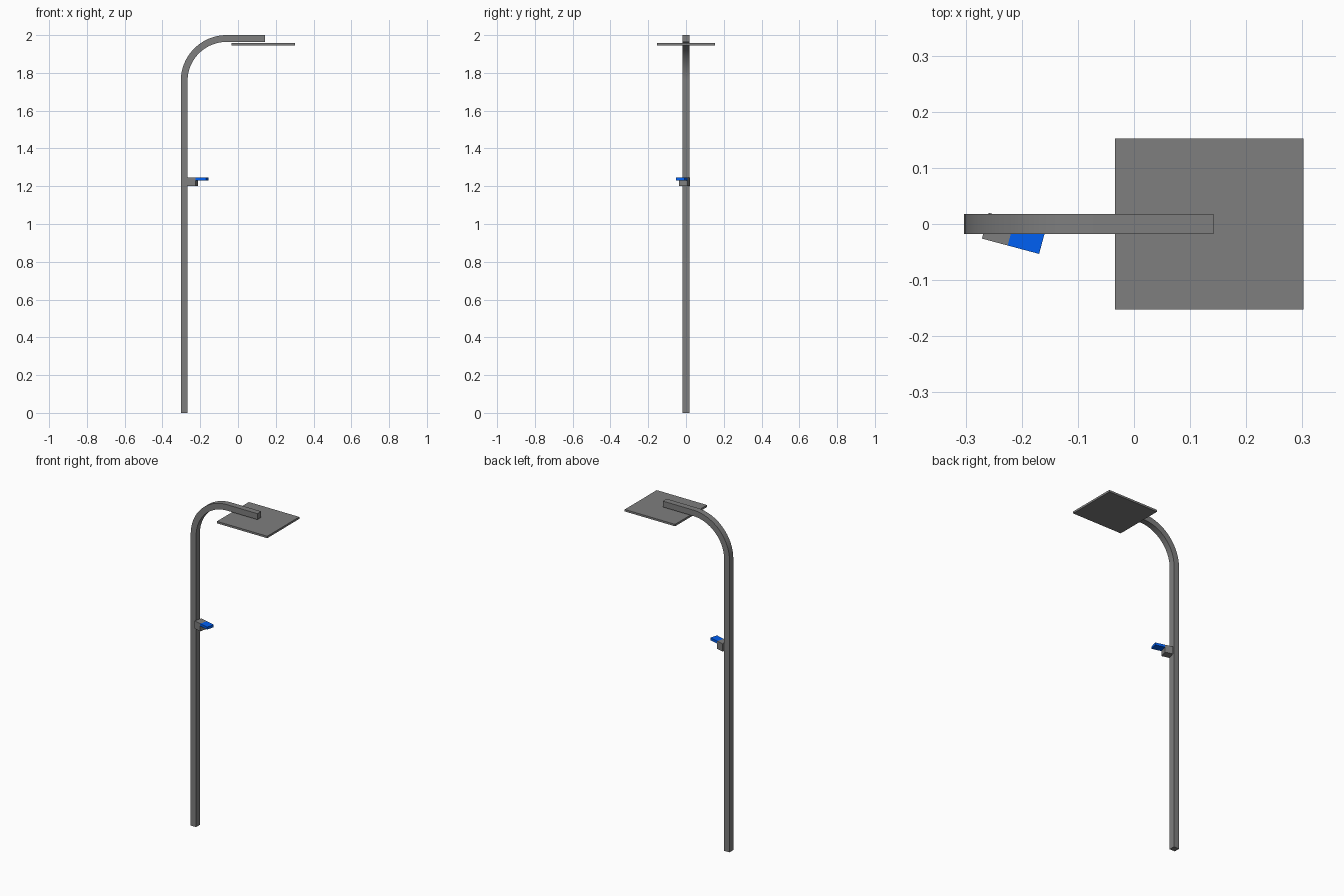
import bpy, bmesh, math
from mathutils import Matrix, Vector

if "Cube" in bpy.data.objects:
    bpy.data.objects.remove(bpy.data.objects["Cube"])

SEC = 0.036            # square tube width
H = SEC / 2
X0 = -0.303 + H        # post centre line
R = 0.2425 - H         # bend centre line radius


def material(name, color):
    mat = bpy.data.materials.new(name)
    mat.diffuse_color = color
    mat.use_nodes = True
    mat.node_tree.nodes["Principled BSDF"].inputs["Base Color"].default_value = mat.diffuse_color
    return mat


steel = material("dark_steel", (0.21, 0.21, 0.21, 1))
blue = material("blue", (0.0, 0.115, 0.9, 1))


def make_object(name, bm, mat):
    bmesh.ops.recalc_face_normals(bm, faces=bm.faces[:])
    mesh = bpy.data.meshes.new(name)
    bm.to_mesh(mesh)
    bm.free()
    mesh.materials.append(mat)
    obj = bpy.data.objects.new(name, mesh)
    bpy.context.collection.objects.link(obj)
    return obj


def box(name, lo, hi, mat, matrix=Matrix()):
    lo, hi = Vector(lo), Vector(hi)
    bm = bmesh.new()
    bmesh.ops.create_cube(bm, size=1)
    size = Matrix.Diagonal((*(hi - lo), 1))
    bmesh.ops.transform(bm, matrix=matrix @ Matrix.Translation((lo + hi) / 2) @ size,
                        verts=bm.verts[:])
    return make_object(name, bm, mat)


# Square riser tube: vertical post, quarter bend, horizontal arm
path = [(X0, 0, 0.0)]                     # x, z, tangent turn angle
steps = 24
for i in range(steps + 1):
    a = math.pi / 2 * i / steps
    path.append((X0 + R - R * math.cos(a), 2 - H - R + R * math.sin(a), a))
path.append((0.142, 2 - H, math.pi / 2))

bm = bmesh.new()
rings = []
for x, z, a in path:
    nx, nz = -math.cos(a) * H, math.sin(a) * H    # outward offset
    rings.append([bm.verts.new((x + s * nx, y, z + s * nz))
                  for s, y in ((1, -H), (1, H), (-1, H), (-1, -H))])
for r0, r1 in zip(rings, rings[1:]):
    for k in range(4):
        bm.faces.new((r0[k], r0[(k + 1) % 4], r1[(k + 1) % 4], r1[k]))
bm.faces.new(rings[0])
bm.faces.new(rings[-1])
riser = make_object("riser_tube", bm, steel)
for p in riser.data.polygons:
    p.use_smooth = True
bpy.context.view_layer.objects.active = riser
riser.select_set(True)
bpy.ops.object.shade_smooth_by_angle(angle=math.radians(30))

# Flat rectangular shower head
box("shower_head", (-0.034, -0.1525, 1.946), (0.302, 0.1525, 1.958), steel)

# Tap body and lever, turned slightly towards the front
turn = Matrix.Translation((-0.271, -0.026, 0)) @ Matrix.Rotation(math.radians(-15), 4, 'Z')
box("tap_body", (0, 0, 1.2), (0.0475, 0.0475, 1.246), steel, turn)
box("tap_lever", (0.0475, 0, 1.231), (0.1055, 0.0475, 1.246), blue, turn)
